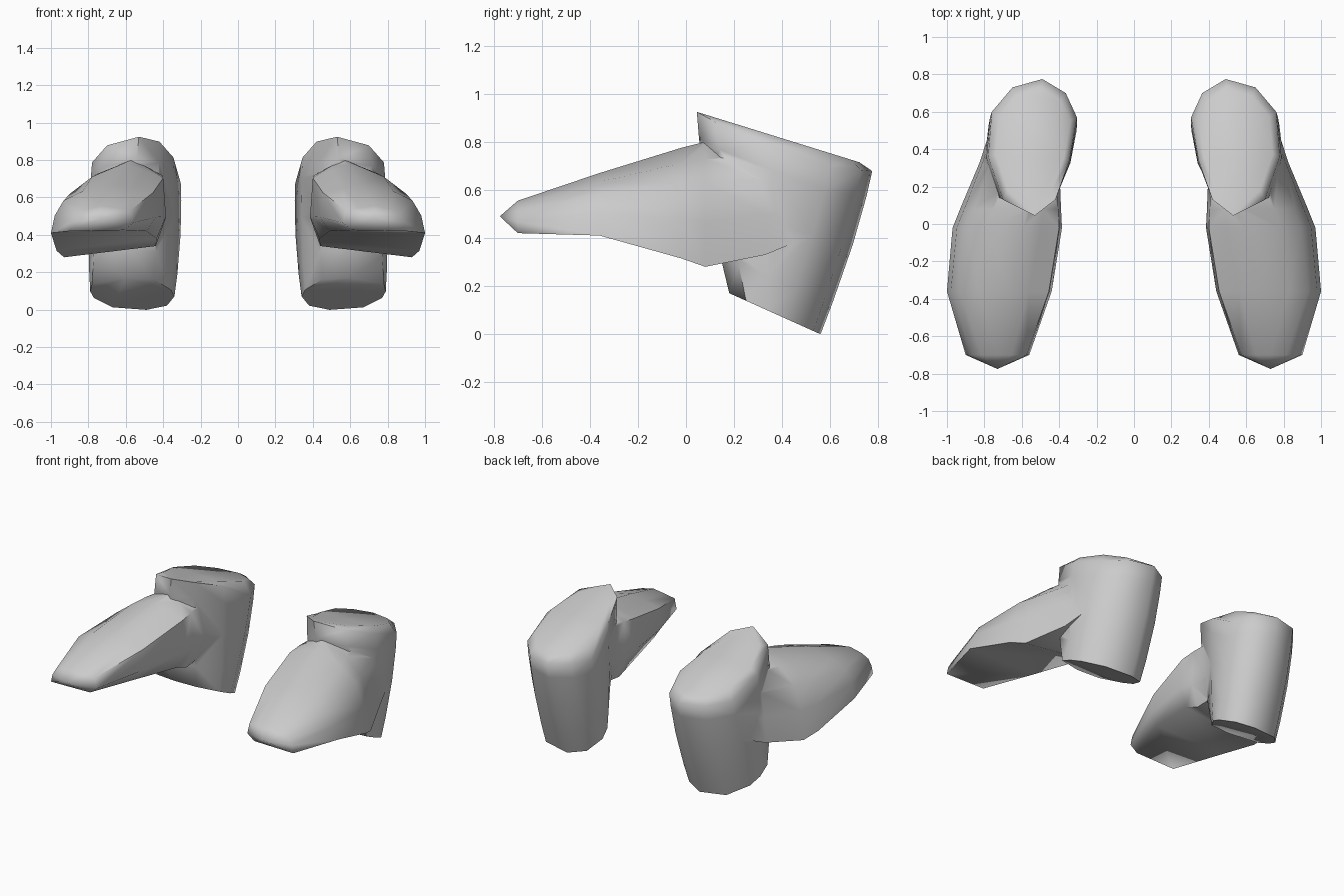
import bpy, bmesh, math
from mathutils import Vector

cube = bpy.data.objects.get("Cube")
if cube:
    bpy.data.objects.remove(cube, do_unlink=True)

grey = bpy.data.materials.new("plain grey")
grey.use_nodes = True
GREY = (0.6, 0.6, 0.6, 1)
grey.diffuse_color = GREY
grey.node_tree.nodes["Principled BSDF"].inputs["Base Color"].default_value = GREY


def loft(name, rings, tip=None):
    """Skin matching rings; cap the ends, the first one optionally to a tip."""
    bm = bmesh.new()
    loops = [[bm.verts.new(p) for p in ring] for ring in rings]
    count = len(loops[0])
    for a, b in zip(loops, loops[1:]):
        for i in range(count):
            j = (i + 1) % count
            bm.faces.new((a[i], a[j], b[j], b[i]))
    if tip:
        end = bm.verts.new(tip)
        for i in range(count):
            bm.faces.new((loops[0][i], loops[0][(i + 1) % count], end))
    else:
        bm.faces.new(loops[0])
    bm.faces.new(loops[-1])
    bmesh.ops.recalc_face_normals(bm, faces=bm.faces)
    mesh = bpy.data.meshes.new(name)
    bm.to_mesh(mesh)
    bm.free()
    mesh.materials.append(grey)
    obj = bpy.data.objects.new(name, mesh)
    bpy.context.collection.objects.link(obj)
    return obj


# Upright sleeve: crowned oval top (x, y, drop below the crown) and tilted base (x, y)
TOP = [(.53, .045, 0), (.42, .13, 0), (.345, .34, .02), (.305, .57, .09), (.365, .70, .04),
       (.49, .775, .02), (.65, .73, .03), (.76, .60, .06), (.78, .36, .04), (.70, .13, .02)]
BASE = [(.60, .18), (.45, .20), (.36, .32), (.34, .40), (.38, .51),
        (.49, .56), (.67, .53), (.77, .42), (.79, .34), (.78, .25)]


def spread(ring, factor):
    mid = sum(ring, Vector()) / len(ring)
    return [Vector((mid.x + (p.x - mid.x) * factor,
                    mid.y + (p.y - mid.y) * factor, p.z)) for p in ring]


def crown_height(y):
    return .92 - .31 * (y - .06)


def sleeve_rings(s):
    top = [Vector((s * x, y, crown_height(y) - drop)) for x, y, drop in TOP]
    crown = [Vector((p.x, p.y, crown_height(p.y))) for p in spread(top, .84)]
    base = [Vector((s * x, y, .17 - .45 * (y - .18))) for x, y in BASE]
    rings = [crown, top]
    for t, swell in ((.15, 1.03), (.45, 1.06), (.8, 1.04)):
        rings.append(spread([a.lerp(b, t) for a, b in zip(top, base)], swell))
    return rings + [base]


# Forward arm stations: y, inner x, outer x, ridge x, top z, inner and outer bottom z
ARM = [(-.70, .56, .90, .73, .555, .425, .42),
       (-.36, .44, 1.0, .66, .67, .42, .41),
       (-.02, .385, .97, .59, .775, .38, .315),
       (.08, .39, .93, .57, .80, .34, .28),
       (.33, .40, .825, .56, .80, .36, .33),
       (.50, .42, .77, .56, .74, .40, .40)]


def arm_section(s, y, xi, xo, xr, zt, zi, zo):
    hi, ho = zt - zi, zt - zo
    pts = [(xi + .05, zi), (xi, zi + hi * .3), (xi + .015, zi + hi * .82),
           (xi + (xr - xi) * .55, zt - hi * .08), (xr, zt),
           (xr + (xo - xr) * .5, zt - ho * .14), (xo - (xo - xr) * .2, zo + ho * .67),
           (xo - (xo - xr) * .06, zo + ho * .36), (xo, zo)]
    return [Vector((s * x, y, z)) for x, z in pts]


# Left and right pieces, each with arm merged into sleeve
for side, s in (("left", 1), ("right", -1)):
    body = loft(side + "_sleeve", sleeve_rings(s))
    arm = loft(side + "_arm", [arm_section(s, *row) for row in ARM],
               tip=(s * .73, -.775, .49))
    union = body.modifiers.new("merge", "BOOLEAN")
    union.operation = "UNION"
    union.solver = "EXACT"
    union.object = arm
    bpy.ops.object.select_all(action="DESELECT")
    body.select_set(True)
    bpy.context.view_layer.objects.active = body
    bpy.ops.object.modifier_apply(modifier=union.name)
    bpy.data.objects.remove(arm, do_unlink=True)
    bpy.ops.object.shade_smooth_by_angle(angle=math.radians(60))
